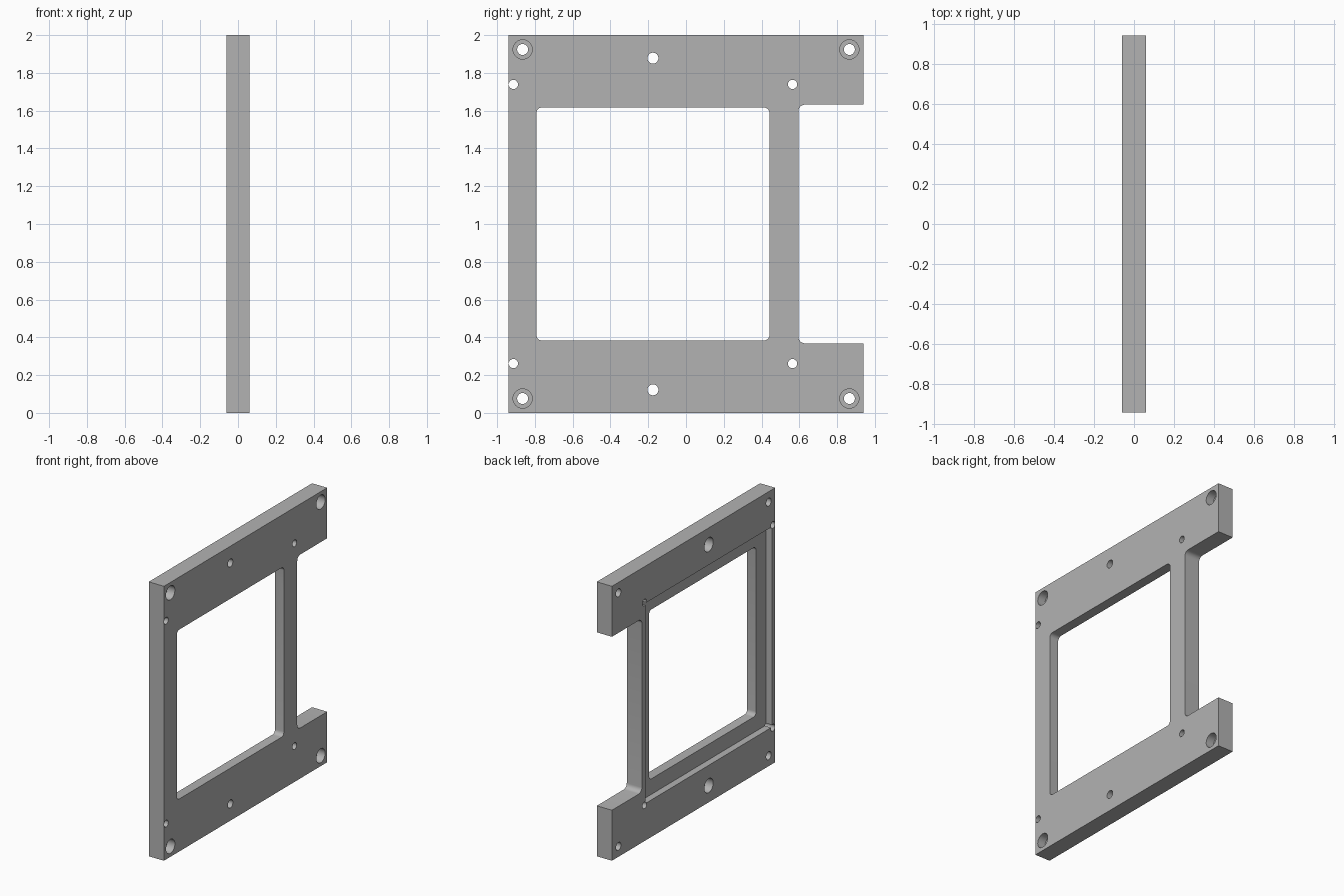
import bpy, bmesh
from math import cos, sin, pi

if "Cube" in bpy.data.objects:
    bpy.data.objects.remove(bpy.data.objects["Cube"])

T = 0.061            # half thickness of the plate
CY, CZ = -0.175, 1.0  # centre of the window and its pocket
OUT = 0.1            # how far cutters reach past the plate

grey = bpy.data.materials.new("plain grey")
grey.use_nodes = True
colour = (0.45, 0.45, 0.45, 1)
grey.diffuse_color = colour
grey.node_tree.nodes["Principled BSDF"].inputs["Base Color"].default_value = colour


def prism(name, outline, x0, x1):
    """Extrude a (y, z) outline along x from x0 to x1."""
    bm = bmesh.new()
    base = bm.faces.new([bm.verts.new((x0, y, z)) for y, z in outline])
    top = bmesh.ops.extrude_face_region(bm, geom=[base])["geom"]
    bmesh.ops.translate(bm, vec=(x1 - x0, 0, 0),
                        verts=[v for v in top if isinstance(v, bmesh.types.BMVert)])
    bmesh.ops.recalc_face_normals(bm, faces=bm.faces)
    mesh = bpy.data.meshes.new(name)
    bm.to_mesh(mesh)
    bm.free()
    mesh.materials.append(grey)
    obj = bpy.data.objects.new(name, mesh)
    bpy.context.collection.objects.link(obj)
    return obj


def circle(y, z, r, n=32):
    return [(y + r * cos(2 * pi * i / n), z + r * sin(2 * pi * i / n)) for i in range(n)]


def rounded_rect(y0, y1, z0, z1, r, n=6):
    corners = [(y1 - r, z1 - r), (y0 + r, z1 - r), (y0 + r, z0 + r), (y1 - r, z0 + r)]
    return [(y + r * cos((k + i / n) * pi / 2), z + r * sin((k + i / n) * pi / 2))
            for k, (y, z) in enumerate(corners) for i in range(n + 1)]


def rect(y0, y1, z0, z1):
    return [(y0, z0), (y1, z0), (y1, z1), (y0, z1)]


def cut(target, outline, x0=-OUT, x1=OUT):
    """Subtract an extruded outline from the target."""
    cutter = prism("cutter", outline, x0, x1)
    cutter.hide_render = True
    mod = target.modifiers.new("cut", "BOOLEAN")
    mod.operation, mod.solver, mod.object = "DIFFERENCE", "EXACT", cutter
    bpy.context.view_layer.objects.active = target
    bpy.ops.object.modifier_apply(modifier=mod.name)
    bpy.data.objects.remove(cutter)


# Plate with a side notch and a window
plate = prism("mounting_plate", rect(-0.94, 0.94, 0, 2), -T, T)
cut(plate, rounded_rect(0.595, 1.2, 0.368, 1.632, 0.035))
cut(plate, rounded_rect(CY - 0.617, CY + 0.617, CZ - 0.617, CZ + 0.617, 0.03))

# Shallow square pocket around the window on the left face
P = 0.73
cut(plate, rect(CY - P, CY + P, CZ - P, CZ + P), -OUT, -T + 0.05)

for side in (-1, 1):
    # Relief holes at the pocket corners
    for y in (CY - 0.739, CY + 0.739):
        cut(plate, circle(y, CZ + side * 0.739, 0.0245))
    # Corner screw holes, counterbored from the right face
    for y in (-0.865, 0.865):
        cut(plate, circle(y, CZ + side * 0.924, 0.029))
        cut(plate, circle(y, CZ + side * 0.924, 0.051), 0.0, OUT)
    # Middle screw holes, counterbored from the left face
    cut(plate, circle(CY, CZ + side * 0.878, 0.029))
    cut(plate, circle(CY, CZ + side * 0.878, 0.051), -OUT, 0.0)

# Smooth round walls, sharp edges kept
bpy.ops.object.select_all(action="DESELECT")
plate.select_set(True)
bpy.context.view_layer.objects.active = plate
bpy.ops.object.shade_smooth_by_angle(angle=pi / 6)
